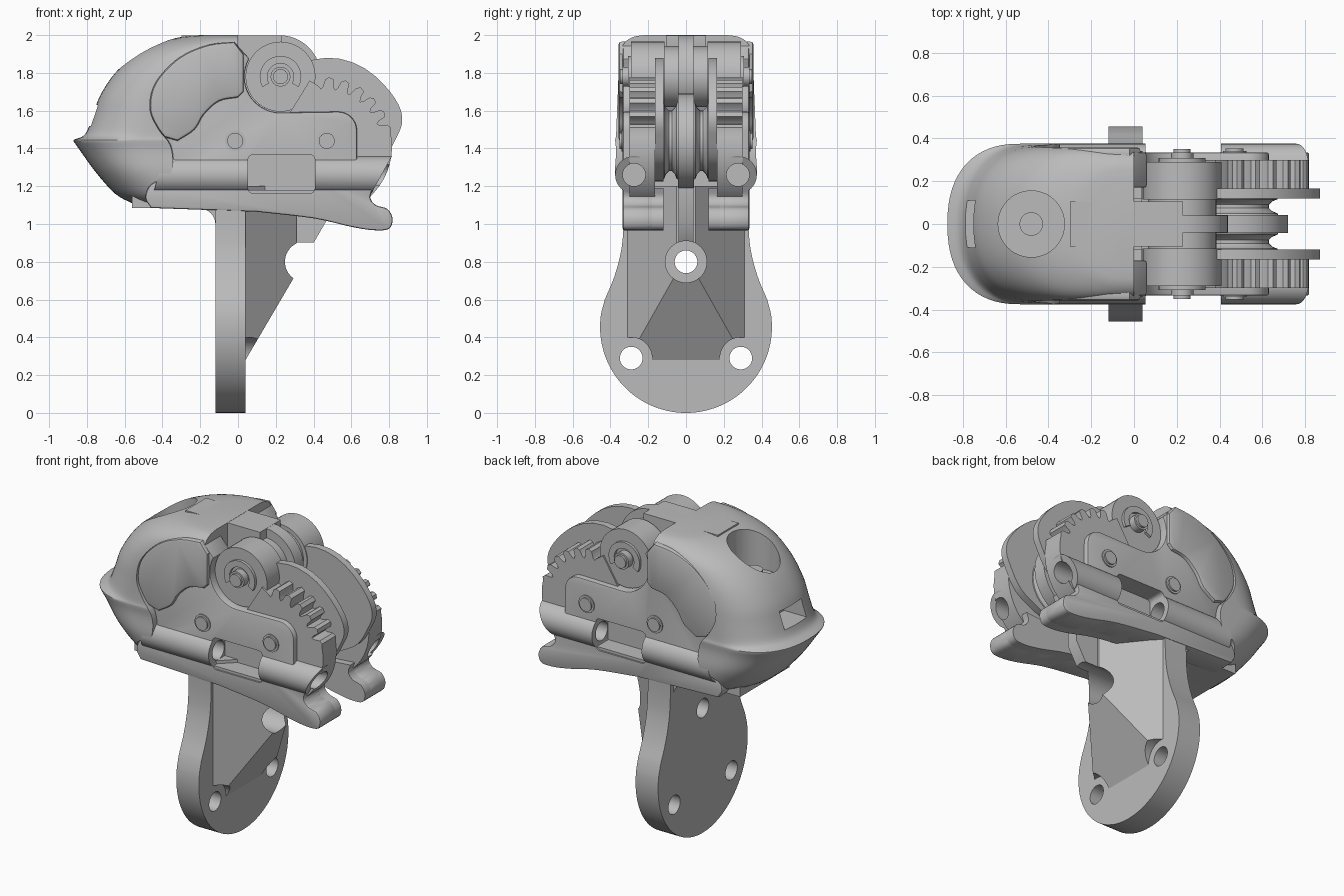
import bpy, bmesh, math
from mathutils import Vector

old = bpy.data.objects.get("Cube")
if old:
    bpy.data.objects.remove(old, do_unlink=True)

grey = bpy.data.materials.new("machined_grey")
grey.use_nodes = True
grey.diffuse_color = (0.5, 0.5, 0.5, 1)
grey.node_tree.nodes["Principled BSDF"].inputs["Base Color"].default_value = (0.5, 0.5, 0.5, 1)
parts = []


def loft(name, rings, keep=True):
    """Closed solid through matching rings of points."""
    bm = bmesh.new()
    loops = [[bm.verts.new(p) for p in ring] for ring in rings]
    n = len(loops[0])
    for a, b in zip(loops, loops[1:]):
        for i in range(n):
            j = (i + 1) % n
            bm.faces.new((a[i], a[j], b[j], b[i]))
    bm.faces.new(loops[0])
    bm.faces.new(loops[-1])
    bmesh.ops.recalc_face_normals(bm, faces=bm.faces)
    me = bpy.data.meshes.new(name)
    bm.to_mesh(me)
    bm.free()
    me.materials.append(grey)
    ob = bpy.data.objects.new(name, me)
    bpy.context.collection.objects.link(ob)
    if keep:
        parts.append(ob)
    return ob


def place(axis, u, v, d):
    return {"x": (d, u, v), "y": (u, d, v), "z": (u, v, d)}[axis]


def prism(name, axis, pts, d0, d1, keep=True):
    return loft(name, [[place(axis, u, v, d) for u, v in pts] for d in (d0, d1)], keep)


def polar(cu, cv, r, angle):
    a = math.radians(angle)
    return (cu + r * math.cos(a), cv + r * math.sin(a))


def arc(cu, cv, r, a0, a1, n):
    return [polar(cu, cv, r, a0 + (a1 - a0) * i / n) for i in range(n + 1)]


def disc(name, axis, cu, cv, r, d0, d1, keep=True):
    return prism(name, axis, arc(cu, cv, r, 0, 360, 48)[:-1], d0, d1, keep)


def box(u0, u1, v0, v1):
    return [(u0, v0), (u1, v0), (u1, v1), (u0, v1)]


def spline(pts, n=5):
    """Smooth curve through the points."""
    p = [Vector(q) for q in pts]
    p = [p[0] * 2 - p[1]] + p + [p[-1] * 2 - p[-2]]
    out = []
    for a, b, c, d in zip(p, p[1:], p[2:], p[3:]):
        for i in range(n):
            t = i / n
            out.append((b * 2 + (c - a) * t + (a * 2 - b * 5 + c * 4 - d) * t ** 2
                        + (b * 3 - a - c * 3 + d) * t ** 3) / 2)
    return [tuple(q) for q in out + [p[-2]]]


def cut(obs, cutter):
    cutter.hide_render = True
    for ob in obs:
        bpy.context.view_layer.objects.active = ob
        mod = ob.modifiers.new("cut", "BOOLEAN")
        mod.operation, mod.solver, mod.object = "DIFFERENCE", "EXACT", cutter
        bpy.ops.object.modifier_apply(modifier=mod.name)
    bpy.data.objects.remove(cutter, do_unlink=True)


# mounting plate with its three holes
edge = arc(0, 0.455, 0.455, -90, 10, 30) + spline(
    [(0.43, 0.6), (0.38, 0.72), (0.345, 0.85), (0.332, 0.97), (0.33, 1.12)])
mount = prism("mounting_plate", "x", edge + [(-u, v) for u, v in edge[:0:-1]], -0.12, 0.04)

# tapered gusset and centre rib
gusset = prism("gusset", "y", [(0.035, 0.28), (0.04, 0.28), (0.31, 0.74), (0.31, 1.2), (0.035, 1.2)], -1, 1)
for v in gusset.data.vertices:
    v.co.y *= 0.31 - 0.96 * (v.co.x - 0.04)
rib = prism("centre_rib", "y", [(0.04, 0.9), (0.4, 0.9), (0.47, 1.02), (0.47, 1.25), (0.04, 1.25)], -0.04, 0.04)
for y, z in ((0, 0.8), (0.29, 0.29), (-0.29, 0.29)):
    cut([gusset, rib], disc("counterbore", "x", y, z, 0.11, 0.02, 0.6, False))
    cut([mount], disc("screw_hole", "x", y, z, 0.06, -0.3, 0.3, False))
fillet = [(-0.1, 0.98), (-0.12, 0.98)] + arc(-0.2, 1.0, 0.08, 0, 90, 8) + [(-0.2, 1.1), (-0.1, 1.1)]
prism("mount_fillet", "y", fillet, -0.3, 0.3)
prism("bottom_cover", "z", box(-0.56, -0.1, -0.25, 0.25), 1.085, 1.15)

# domed shell: rows are height, rear end, half width
low = [(1.085, -0.5, 0.31), (1.11, -0.56, 0.33), (1.16, -0.65, 0.355), (1.27, -0.75, 0.375),
       (1.38, -0.83, 0.37), (1.44, -0.872, 0.375)]
high = [(1.445, -0.872, 0.375), (1.475, -0.81, 0.37), (1.57, -0.77, 0.367), (1.68, -0.73, 0.366),
        (1.8, -0.65, 0.364), (1.9, -0.54, 0.354), (1.96, -0.42, 0.325), (1.99, -0.3, 0.28), (2.0, -0.2, 0.22)]
rings = []
for z, rear, w in spline(low, 4) + spline(high, 4):
    a = min(0.34, -rear * 0.9)
    ring = [(0, w, z)]
    for i in range(33):
        t = math.pi * (0.5 - i / 32)
        s, c = math.sin(t), max(math.cos(t), 0)
        ring.append((rear + a * (1 - c ** 0.85), math.copysign(w * abs(s) ** 0.85, s), z))
    rings.append(ring + [(0, -w, z)])
shell = loft("domed_shell", rings)
cut([shell], disc("bolt_well", "z", -0.48, 0, 0.155, 1.72, 2.3, False))
cut([shell], prism("rear_window_cutter", "x", box(-0.11, 0.11, 1.52, 1.63), -1, -0.62, False))
disc("well_screw", "z", -0.48, 0, 0.055, 1.7, 1.79)

# side plate outline
lobe = spline([(-0.02, 1.965), (-0.15, 1.95), (-0.28, 1.9), (-0.38, 1.82), (-0.45, 1.72), (-0.465, 1.6),
               (-0.42, 1.5), (-0.36, 1.42), (-0.345, 1.32), (-0.37, 1.25), (-0.46, 1.21), (-0.49, 1.14),
               (-0.46, 1.085)], 4)
foot = spline([(0.1, 1.065), (0.4, 1.03), (0.6, 0.985), (0.72, 0.967), (0.8, 0.975), (0.818, 1.03),
               (0.79, 1.08), (0.73, 1.1), (0.7, 1.14), (0.715, 1.19)], 4)
panel = [(0.63, 1.3)] + arc(0.53, 1.495, 0.1, 0, 90, 8)
seat = arc(0.225, 1.78, 0.19, 270, 150, 14)
outline = lobe + foot + panel + seat
for s in (1, -1):
    cut([shell], prism("plate_recess", "y", outline, s * 0.2, s * 0.6, False))

# toothed sector outline
teeth = []
for k in range(6):
    for da, r in ((0, 0.36), (4, 0.368), (7, 0.355), (9, 0.315), (11, 0.305), (13, 0.32)):
        teeth.append(polar(0.455, 1.41, r, 12 + k * 14 + da))
sector = arc(0.455, 1.41, 0.36, -50, 8, 14) + teeth + [(0.38, 1.76), (0.25, 1.55), (0.25, 1.14)]

# cam outline: radius grows around the pivot
px, pz = 0.47, 1.44
cam = [polar(px, pz, r, ang) for ang, r in spline(
    [(-90, 0.21), (-45, 0.25), (-20, 0.31), (0, 0.36), (18, 0.42), (45, 0.425), (90, 0.44),
     (135, 0.4), (180, 0.33), (225, 0.25), (265, 0.21)])]

inner = [(0.0, 1.67), (-0.1, 1.65), (-0.18, 1.58), (-0.23, 1.5), (-0.32, 1.44)]
band = lobe[:27] + spline(inner[::-1], 4) + [(0.03, 1.7), (0.03, 1.9)]

for s, side in ((1, "left"), (-1, "right")):
    plate = prism(side + "_side_plate", "y", outline, s * 0.17, s * 0.335)
    gear = prism(side + "_toothed_sector", "y", sector, s * 0.165, s * 0.3)
    raised = prism(side + "_raised_lobe", "y", band, s * 0.3, s * 0.358)
    for ob, width in ((plate, 0.01), (raised, 0.016)):
        bpy.context.view_layer.objects.active = ob
        mod = ob.modifiers.new("edge", "BEVEL")
        mod.width, mod.segments, mod.limit_method = width, 2, "ANGLE"
        mod.angle_limit = math.radians(60)
        bpy.ops.object.modifier_apply(modifier=mod.name)
    lower = [(-0.1, 1.075)] + foot + [(0.6, 1.18), (-0.1, 1.18)]
    prism(side + "_foot", "y", lower, s * 0.12, s * 0.325)
    # rounded tube along the side, open at the front end
    tube = disc(side + "_side_tube", "x", s * 0.275, 1.26, 0.1, -0.42, 0.76)
    for v in tube.data.vertices:
        v.co.x += (v.co.z - 1.26) * (0.55 if v.co.x > 0 else 0.3)
    cut([plate, gear, tube], disc("tube_bore", "x", s * 0.275, 1.26, 0.06, -0.05, 1, False))
    pocket = []
    for cx, cz, a0 in ((0.38, 1.34, 0), (0.08, 1.34, 90), (0.08, 1.19, 180), (0.38, 1.19, 270)):
        pocket += arc(cx, cz, 0.027, a0, a0 + 90, 4)
    cut([plate, gear, tube], prism("side_pocket", "y", pocket, s * 0.21, s * 0.6, False))
    # rivets
    for k, x in enumerate((-0.015, px)):
        disc(side + "_rivet_%d" % k, "y", x, pz, 0.055, s * 0.2, s * 0.342)
        disc(side + "_rivet_cap_%d" % k, "y", x, pz, 0.042, s * 0.2, s * 0.352)
    # cam and grooved sheave
    prism(side + "_cam", "y", cam, s * 0.12, s * 0.165)
    groove = [(0.04, 0.205), (0.05, 0.2), (0.06, 0.175), (0.075, 0.16), (0.09, 0.16), (0.105, 0.175),
              (0.115, 0.2), (0.125, 0.205)]
    loft(side + "_sheave", [[place("y", u, v, s * y) for u, v in arc(px, pz, r, 0, 360, 48)[:-1]]
                            for y, r in groove])
    # roller, pin and clip
    disc(side + "_roller", "y", 0.225, 1.78, 0.185, s * 0.115, s * 0.29)
    disc(side + "_roller_hub", "y", 0.225, 1.78, 0.16, s * 0.03, s * 0.12)
    disc(side + "_roller_pin", "y", 0.225, 1.78, 0.052, s * 0.28, s * 0.335)
    disc(side + "_roller_pin_tip", "y", 0.225, 1.78, 0.04, s * 0.28, s * 0.35)
    clip = arc(0.225, 1.78, 0.11, -30, 210, 24) + arc(0.225, 1.78, 0.07, 210, -30, 24)
    prism(side + "_retaining_clip", "y", clip, s * 0.285, s * 0.308)

# centre tongue, arm and pivot fin
prism("top_tongue", "y", [(-0.3, 1.6), (0.1, 1.6), (0.23, 1.85), (0.23, 1.999), (-0.3, 1.999)], -0.105, 0.105)
prism("centre_arm", "y", [(-0.1, 1.5)] + arc(0.22, 1.78, 0.219, -90, 90, 24) + [(-0.1, 1.999)], -0.04, 0.04)
disc("pivot_fin", "y", px, pz, 0.25, -0.042, 0.042)
disc("pivot_axle", "y", px, pz, 0.06, -0.3, 0.3)

bpy.ops.object.select_all(action="DESELECT")
for ob in parts:
    ob.select_set(True)
bpy.context.view_layer.objects.active = shell
bpy.ops.object.shade_smooth_by_angle(angle=math.radians(32))
